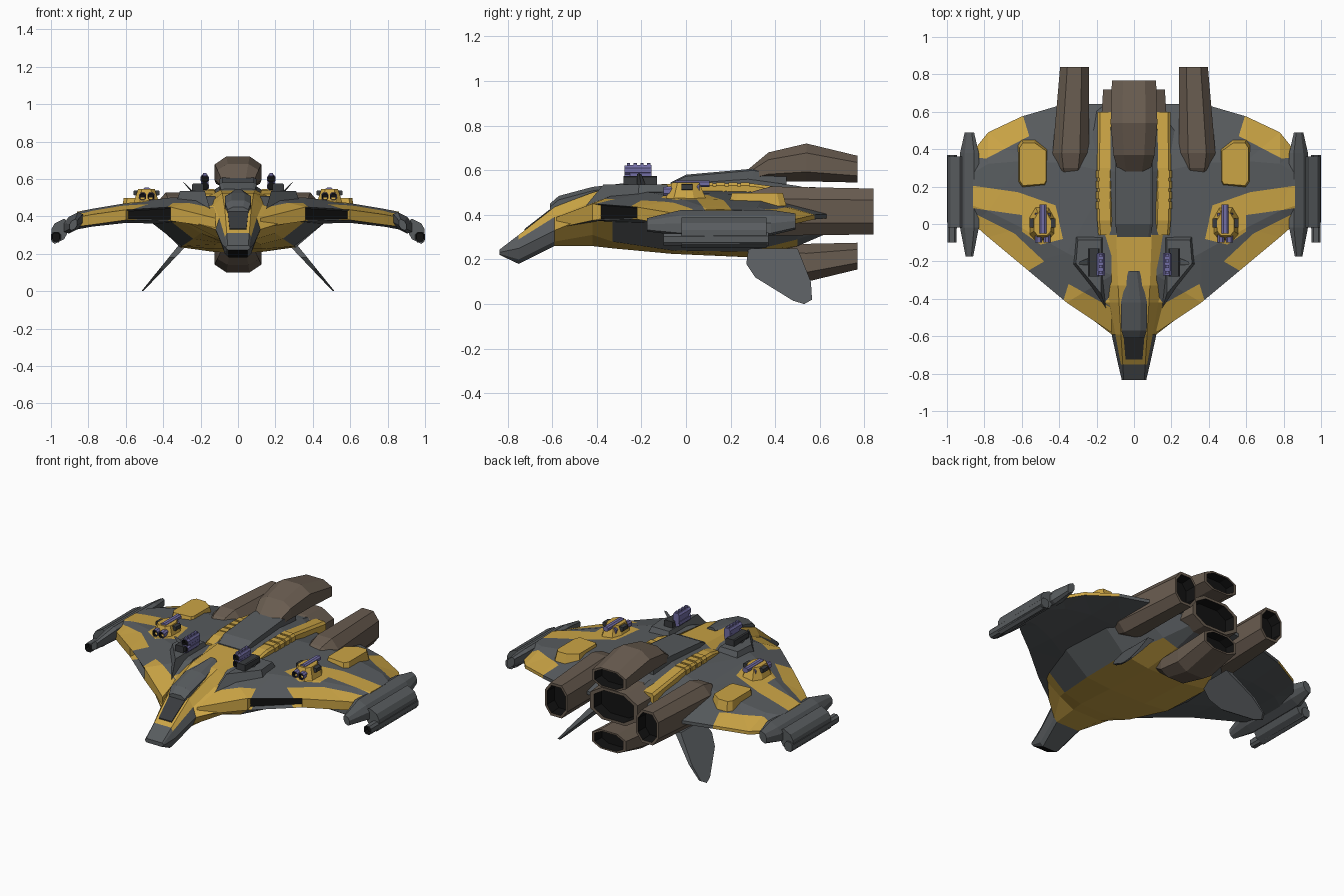
import bpy, bmesh, math
from mathutils import Vector as V

if "Cube" in bpy.data.objects:
    bpy.data.objects.remove(bpy.data.objects["Cube"])


def material(name, r, g, b):
    m = bpy.data.materials.new(name)
    m.diffuse_color = (r, g, b, 1)
    m.use_nodes = True
    m.node_tree.nodes["Principled BSDF"].inputs["Base Color"].default_value = m.diffuse_color
    return m


GREY = material("slate grey", .098, .107, .114)
YELLOW = material("mustard yellow", .60, .375, .06)
BROWN = material("engine brown", .141, .107, .08)
PURPLE = material("gun purple", .171, .156, .376)
BLACK = material("black opening", .006, .006, .006)
DARK = material("dark grey", .04, .043, .047)


def finish(name, bm, mats, mirror):
    bmesh.ops.recalc_face_normals(bm, faces=bm.faces)
    me = bpy.data.meshes.new(name)
    bm.to_mesh(me)
    bm.free()
    for m in mats:
        me.materials.append(m)
    ob = bpy.data.objects.new(name, me)
    bpy.context.collection.objects.link(ob)
    if mirror:
        ob.modifiers.new("mirror", 'MIRROR')
    return ob


def loft_mesh(rings, paint=None):
    """Skin a list of equal-length point rings and cap both ends."""
    bm = bmesh.new()
    vs = [[bm.verts.new(p) for p in ring] for ring in rings]
    n = len(vs[0])
    for s in range(len(vs) - 1):
        for j in range(n):
            k = (j + 1) % n
            f = bm.faces.new((vs[s][j], vs[s][k], vs[s + 1][k], vs[s + 1][j]))
            f.material_index = paint(s, j) if paint else 0
    bm.faces.new(vs[0][::-1]).material_index = paint(0, 0) if paint else 0
    bm.faces.new(vs[-1]).material_index = paint(len(vs) - 2, 0) if paint else 0
    return bm


def loft(name, mats, rings, paint=None, mirror=True):
    return finish(name, loft_mesh(rings, paint), mats, mirror)


def tube(name, mat, specs, c=.5, mirror=True, shear=0, hollow=0):
    """Eight-sided body along y; specs are (y, cx, cz, hx, hz); hollow = recess depth at last end."""
    specs = list(specs)
    solid = len(specs)
    if hollow:
        y, cx, cz, hx, hz = specs[-1]
        d = hollow if specs[-2][0] > y else -hollow
        specs += [(y, cx, cz, hx * .84, hz * .84), (y + d, cx, cz, hx * .78, hz * .78)]
    unit = [(1, c), (c, 1), (-c, 1), (-1, c), (-1, -c), (-c, -1), (c, -1), (1, -c)]
    rings = [[(cx + hx * a, y, cz + hz * b - shear * hx * a) for a, b in unit]
             for y, cx, cz, hx, hz in specs]
    return loft(name, [mat, BLACK], rings, lambda s, j: int(s >= solid), mirror)


def prism(name, mat, poly, z0, z1, scale):
    """Plan outline raised from z0 to a shrunken copy at z1."""
    cx = sum(p[0] for p in poly) / len(poly)
    cy = sum(p[1] for p in poly) / len(poly)
    top = [(cx + (x - cx) * scale, cy + (y - cy) * scale, z1) for x, y in poly]
    return loft(name, [mat], [[(x, y, z0) for x, y in poly], top])


# Central hull: half sections (x, z) from spine to belly
hull = [
    (-.835, [(.055, .245), (.062, .24), (.065, .232), (.06, .225), (.05, .22)]),
    (-.75, [(.06, .31), (.07, .29), (.085, .25), (.07, .20), (.05, .18)]),
    (-.59, [(.07, .435), (.10, .39), (.12, .33), (.10, .28), (.08, .26)]),
    (-.42, [(.08, .50), (.13, .46), (.34, .40), (.20, .31), (.10, .26)]),
    (-.33, [(.085, .525), (.15, .47), (.38, .39), (.24, .28), (.12, .25)]),
    (-.06, [(.095, .54), (.17, .50), (.48, .38), (.30, .24), (.13, .225)]),
    (.28, [(.10, .56), (.19, .50), (.46, .38), (.31, .235), (.13, .21)]),
    (.50, [(.10, .53), (.18, .48), (.34, .38), (.20, .29), (.10, .26)]),
    (.64, [(.10, .50), (.15, .45), (.16, .40), (.12, .34), (.08, .32)])]


def hull_paint(s, j):
    k = 9 if j == 9 else min(j, 8 - j)      # 9 = spine, 0..4 = spine side to belly
    if s == 0:
        return 2 if k == 4 else 0
    if s in (2, 3):
        return 1
    return int((s in (1, 4) and k in (0, 9)) or (4 <= s <= 6 and k in (3, 4)))


loft("hull", [GREY, YELLOW, BLACK],
     [[(x, y, z) for x, z in h] + [(-x, y, z) for x, z in h[::-1]] for y, h in hull],
     hull_paint, mirror=False)

# Cockpit canopy, front window and raised spine
tube("canopy", GREY, [(-.61, 0, .42, .055, .03), (-.57, 0, .45, .068, .035),
                      (-.42, 0, .49, .07, .035), (-.25, 0, .52, .03, .025)], mirror=False)
win = [(.045, -.725, .33), (.055, -.61, .419), (-.055, -.61, .419), (-.045, -.725, .33)]
loft("front_window", [DARK], [[(x, y, z + d) for x, y, z in win] for d in (-.003, .006)], mirror=False)
tube("spine_cover", GREY, [(-.07, 0, .51, .09, .035), (0, 0, .53, .10, .05),
                           (.30, 0, .555, .10, .052), (.45, 0, .53, .09, .05)], c=.85, mirror=False)

# Wings: (x, lead y, lead top z, lead bottom z, trail y, trail z, front z, rear z, under z)
stations = [(.12, -.58, .39, .34, .64, .42, .51, .51, .36),
            (.36, -.42, .45, .375, .645, .395, .50, .49, .36),
            (.60, -.22, .435, .38, .575, .39, .47, .465, .365),
            (.78, -.07, .41, .355, .49, .37, .44, .435, .345),
            (.86, .0, .395, .345, .39, .36, .425, .42, .33)]
rings = []
for x, yl, zt, zb, yt, ze, zf, zr, zu in stations:
    ya, yb = yl + .25 * (yt - yl), yl + .7 * (yt - yl)
    rings.append([(x, yl, zt), (x, ya, zf), (x, yb, zr), (x, yt, ze + .01),
                  (x, yt, ze - .01), (x, yb, zu), (x, ya, zu), (x, yl, zb)])
bm = loft_mesh(rings)
bmesh.ops.recalc_face_normals(bm, faces=bm.faces)
# Air intake sunk into the leading edge
bm.faces.ensure_lookup_table()
intake = min(bm.faces, key=lambda f: (f.calc_center_median() - V((.48, -.32, .41))).length)
bmesh.ops.inset_region(bm, faces=[intake], thickness=.01)
bmesh.ops.translate(bm, verts=intake.verts, vec=(-.01, .035, 0))
intake.material_index = 2
# Yellow camouflage patches cut into the wing skin (convex plan outlines)
patches = [[(.05, -.64), (.39, -.45), (.35, -.32), (.10, -.46)],
           [(.90, .21), (.90, .09), (.40, .02), (.42, .10), (.62, .17)],
           [(.90, .08), (.90, -.10), (.60, -.27), (.48, -.2), (.64, -.05)],
           [(.38, -.08), (.42, .10), (.60, .10), (.60, -.04), (.50, -.11)],
           [(.90, .36), (.82, .52), (.60, .60), (.56, .47), (.79, .35)]]
bmesh.ops.triangulate(bm, faces=[f for f in bm.faces if f.material_index == 0])
for poly in patches:
    for (ax, ay), (bx, by) in zip(poly, poly[1:] + poly[:1]):
        bmesh.ops.bisect_plane(bm, geom=bm.verts[:] + bm.edges[:] + bm.faces[:], dist=1e-5,
                               plane_co=(ax, ay, 0), plane_no=(by - ay, ax - bx, 0))


def inside(p, poly):
    side = [(bx - ax) * (p.y - ay) - (by - ay) * (p.x - ax)
            for (ax, ay), (bx, by) in zip(poly, poly[1:] + poly[:1])]
    return min(side) > 0 or max(side) < 0


for f in bm.faces:
    f.normal_update()
    if f.material_index == 0 and f.normal.z > -.5:
        if any(inside(f.calc_center_median(), p) for p in patches):
            f.material_index = 1
finish("wing", bm, [GREY, YELLOW, BLACK], True)

# Engines with hollow exhausts
upper = [(.28, 0, .575, .085, .03), (.37, 0, .615, .11, .065),
         (.54, 0, .635, .125, .085), (.768, 0, .605, .118, .06)]
tube("upper_engine", BROWN, upper, mirror=False, hollow=.06)
tube("lower_engine", BROWN, [(y, x, .82 - z, a, b) for y, x, z, a, b in upper], mirror=False, hollow=.06)
tube("centre_engine", BROWN, [(.46, 0, .42, .15, .09), (.56, 0, .42, .175, .105),
                              (.72, 0, .415, .165, .10)], mirror=False, hollow=.06)
tube("side_engine", BROWN, [(.25, .335, .43, .065, .04), (.30, .338, .42, .08, .085),
                            (.38, .338, .417, .097, .11), (.84, .318, .415, .077, .103)], hollow=.07)

# Ribbed yellow housings beside the spine
tube("ribbed_housing", YELLOW, [(-.06, .15, .49, .04, .03), (.02, .155, .50, .042, .04),
                                (.30, .155, .50, .042, .04), (.60, .15, .45, .045, .05)], c=.7)
for i, y in enumerate((.08, .135, .19, .245)):
    tube(f"housing_rib_{i}", YELLOW, [(y, .158, .50, .044, .045), (y + .04, .158, .50, .044, .045)], c=.7)

# Raised wing hatches
prism("wing_hatch", YELLOW, [(.47, .20), (.60, .19), (.62, .22), (.62, .42), (.60, .45),
                             (.53, .45), (.46, .40), (.46, .22)], .44, .497, .88)

# Outer wing turrets: domed base, crossbar, twin barrels
prism("turret_base", YELLOW, [(.415, -.06), (.45, -.1), (.53, -.1), (.565, -.06), (.565, .04),
                              (.53, .1), (.45, .1), (.415, .04)], .45, .545, .6)
tube("turret_crossbar", DARK, [(-.02, .49, .525, .07, .014), (.03, .49, .525, .07, .014)], c=.8)
for i, (x, y) in enumerate(((.465, .06), (.51, .06))):
    tube(f"turret_barrel_{i}", PURPLE, [(y, x, .515, .018, .022), (-.1, x, .505, .018, .02)], hollow=.02)
tube("turret_spine", PURPLE, [(.105, .487, .54, .018, .015), (-.05, .487, .54, .018, .015)])

# Inner dorsal turrets: sloped plinth, mount, strut and stacked barrels
prism("dorsal_plinth", GREY, [(.325, -.04), (.15, -.04), (.15, -.45), (.34, -.22)], .44, .535, .7)
tube("dorsal_mount", DARK, [(-.28, .215, .55, .03, .025), (-.13, .215, .55, .03, .025)], c=.8)
loft("dorsal_strut", [GREY], [[(.235, -.22, .53), (.25, -.2, .53), (.235, -.18, .53)],
                              [(.29, -.22, .582), (.296, -.21, .586), (.29, -.2, .582)]])
tube("dorsal_receiver", PURPLE, [(-.25, .178, .59, .02, .033), (-.155, .178, .59, .02, .033)], c=.7)
for i, z in enumerate((.60, .56)):
    tube(f"dorsal_barrel_{i}", PURPLE, [(-.16, .178, z, .022, .022), (-.275, .178, z, .022, .022)], hollow=.02)
for i in range(4):
    y = -.265 + i * .03
    tube(f"dorsal_tooth_{i}", PURPLE, [(y, .178, .622, .01, .01), (y + .015, .178, .622, .01, .01)], c=.8)

# Wing-tip pods with outboard cannon
tube("tip_pod", GREY, [(-.175, .88, .355, .02, .025), (-.02, .88, .365, .05, .045),
                       (.38, .88, .365, .05, .045), (.49, .88, .37, .025, .03)], shear=.5)
tube("cannon_housing", GREY, [(-.02, .955, .32, .042, .055), (.36, .955, .32, .042, .055)], c=.6, shear=.5)
tube("cannon_barrel", GREY, [(.37, .973, .29, .027, .03), (-.1, .973, .29, .025, .027)], hollow=.03)

# Splayed belly fins
fin = [(.28, .25), (.27, .18), (.31, .12), (.48, .015), (.53, 0), (.565, .02), (.56, .10), (.50, .25)]
loft("belly_fin", [GREY], [[(.30 + (.24 - z) * .88 + s * (.005 + .07 * z), y, z) for y, z in fin]
                           for s in (-1, 1)])
